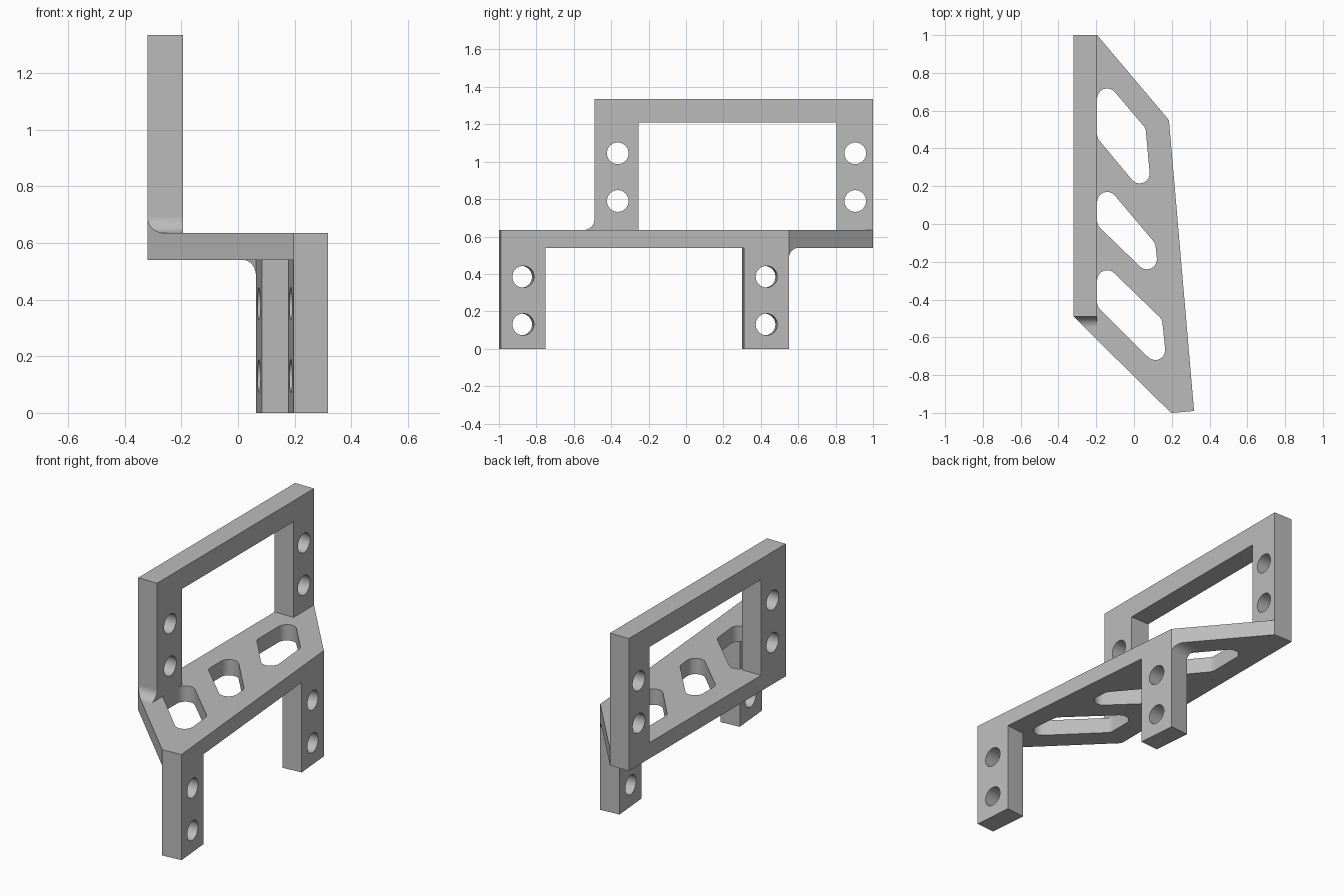
import bpy, bmesh, math
from mathutils import Vector

if "Cube" in bpy.data.objects:
    bpy.data.objects.remove(bpy.data.objects["Cube"])

grey = bpy.data.materials.new("plain_grey")
grey.use_nodes = True
grey.diffuse_color = (0.5, 0.5, 0.5, 1)
grey.node_tree.nodes["Principled BSDF"].inputs["Base Color"].default_value = (0.5, 0.5, 0.5, 1)

PLATE_LOW, PLATE_TOP, FRAME_TOP = 0.54, 0.635, 1.335
FRAME_OUT, FRAME_IN, FRAME_FRONT = -0.32, -0.195, -0.49
THICK, LEG_LEN = 0.122, 0.24
HOLE_R, SLOT_R, FILLET_R = 0.058, 0.053, 0.057
UP = Vector((0, 0, 1))


def loft(name, loop_a, loop_b):
    """Closed solid between two matching loops."""
    bm = bmesh.new()
    a = [bm.verts.new(p) for p in loop_a]
    b = [bm.verts.new(p) for p in loop_b]
    bm.faces.new(a)
    bm.faces.new(b)
    for i in range(len(a)):
        j = (i + 1) % len(a)
        bm.faces.new((a[i], a[j], b[j], b[i]))
    bmesh.ops.recalc_face_normals(bm, faces=bm.faces)
    mesh = bpy.data.meshes.new(name)
    bm.to_mesh(mesh)
    bm.free()
    mesh.materials.append(grey)
    obj = bpy.data.objects.new(name, mesh)
    bpy.context.collection.objects.link(obj)
    return obj


def prism(name, loop, vec):
    loop = [Vector(p) for p in loop]
    return loft(name, loop, [p + vec for p in loop])


def activate(obj):
    bpy.ops.object.select_all(action='DESELECT')
    obj.select_set(True)
    bpy.context.view_layer.objects.active = obj


def cut(obj, cutters):
    """Subtract the cutters from the part and remove them."""
    for c in cutters:
        c.hide_render = True
        mod = obj.modifiers.new("cut", 'BOOLEAN')
        mod.operation, mod.solver, mod.object = 'DIFFERENCE', 'EXACT', c
        activate(obj)
        bpy.ops.object.modifier_apply(modifier=mod.name)
        bpy.data.objects.remove(c)


def drill(centre, axis):
    """Round cutter through a point along a level axis."""
    side = axis.cross(UP)
    ring = []
    for i in range(40):
        t = math.tau * i / 40
        ring.append(centre - axis * 0.2 + (side * math.cos(t) + UP * math.sin(t)) * HOLE_R)
    return prism("hole_cutter", ring, axis * 0.4)


def slot(centres):
    """Rounded cutter around corner centres given clockwise from above."""
    pts = [Vector(c) for c in centres]
    loop = []
    for i, p in enumerate(pts):
        e0, e1 = p - pts[i - 1], pts[(i + 1) % len(pts)] - p
        a0 = math.atan2(e0.x, -e0.y)
        a1 = math.atan2(e1.x, -e1.y)
        # outward normals of a clockwise loop point left of travel
        a0, a1 = a0 + math.pi, a1 + math.pi
        a0, a1 = math.atan2(e0.x, -e0.y), math.atan2(e1.x, -e1.y)
        turn = (a0 - a1) % math.tau
        for k in range(11):
            t = a0 - turn * k / 10
            loop.append((p.x + SLOT_R * math.cos(t), p.y + SLOT_R * math.sin(t), PLATE_LOW - 0.1))
    return prism("slot_cutter", loop, UP * 0.3)


def fillet(name, corners, slides, z, sign):
    """Concave corner strip whose two ends slide along given directions."""
    r = FILLET_R
    profile = [(0, 0)]
    for i in range(13):
        t = math.pi / 2 * i / 12
        profile.append((r - r * math.sin(t), r - r * math.cos(t)))
    loops = [[Vector((c.x, c.y, z)) + d * s + UP * sign * h for s, h in profile]
             for c, d in zip(corners, slides)]
    return loft(name, *loops)


# Directions of the tilted outer side
front_out = Vector((0.318, -0.99, 0))
back_out = Vector((0.185, 0.55, 0))
along = (back_out - front_out).normalized()
inward = UP.cross(along)
front_in = front_out + inward * THICK
back_in = back_out + inward * THICK

# Middle plate with three rounded slots
outline = [(FRAME_OUT, 1), (FRAME_IN, 1), back_out[:2], front_out[:2],
           front_in[:2], (FRAME_OUT, FRAME_FRONT)]
plate = prism("middle_plate", [(x, y, PLATE_LOW) for x, y in outline],
              UP * (PLATE_TOP - PLATE_LOW))
cut(plate, [slot(c) for c in (
    [(-0.142, 0.665), (0.01, 0.485), (0.03, 0.268), (-0.142, 0.475)],
    [(-0.142, 0.117), (0.062, -0.125), (0.068, -0.187), (-0.142, 0.017)],
    [(-0.142, -0.298), (0.098, -0.53), (0.112, -0.667), (-0.142, -0.415)])])

# Upright frame, an upside-down U with two holes in each post
gap_front, gap_back, gap_top = -0.255, 0.805, 1.21
arch = [(FRAME_FRONT, PLATE_TOP), (FRAME_FRONT, FRAME_TOP), (1, FRAME_TOP), (1, PLATE_TOP),
        (gap_back, PLATE_TOP), (gap_back, gap_top), (gap_front, gap_top), (gap_front, PLATE_TOP)]
frame = prism("upright_frame", [(FRAME_OUT, y, z) for y, z in arch],
              Vector((FRAME_IN - FRAME_OUT, 0, 0)))
mid = (FRAME_OUT + FRAME_IN) / 2
cut(frame, [drill(Vector((mid, y, z)), Vector((1, 0, 0)))
            for y in (-0.365, 0.905) for z in (0.79, 1.045)])

# Two lower legs with holes
legs = []
for name, start in (("front_leg", front_out), ("back_leg", back_out - along * LEG_LEN)):
    end = start + along * LEG_LEN
    leg = prism(name, [start, end, end + inward * THICK, start + inward * THICK], UP * PLATE_LOW)
    centre = (start + end + inward * THICK) / 2
    cut(leg, [drill(centre + UP * z, inward) for z in (0.13, 0.385)])
    legs.append(leg)

# Concave fillets at the frame front and behind the back leg
corner = Vector((FRAME_OUT, FRAME_FRONT, 0))
front_edge = front_in - corner
frame_fillet = fillet("frame_fillet", (corner, Vector((FRAME_IN, FRAME_FRONT, 0))),
                      (front_edge / -front_edge.y, Vector((0, -1, 0))), PLATE_TOP, 1)
back_edge = Vector((FRAME_IN, 1, 0)) - back_out
back_edge /= back_edge.dot(along)
leg_fillet = fillet("leg_fillet", (back_out, back_in), (back_edge, back_edge), PLATE_LOW, -1)

for part in (plate, frame, *legs, frame_fillet, leg_fillet):
    activate(part)
    bpy.ops.object.shade_smooth_by_angle(angle=math.radians(25))
